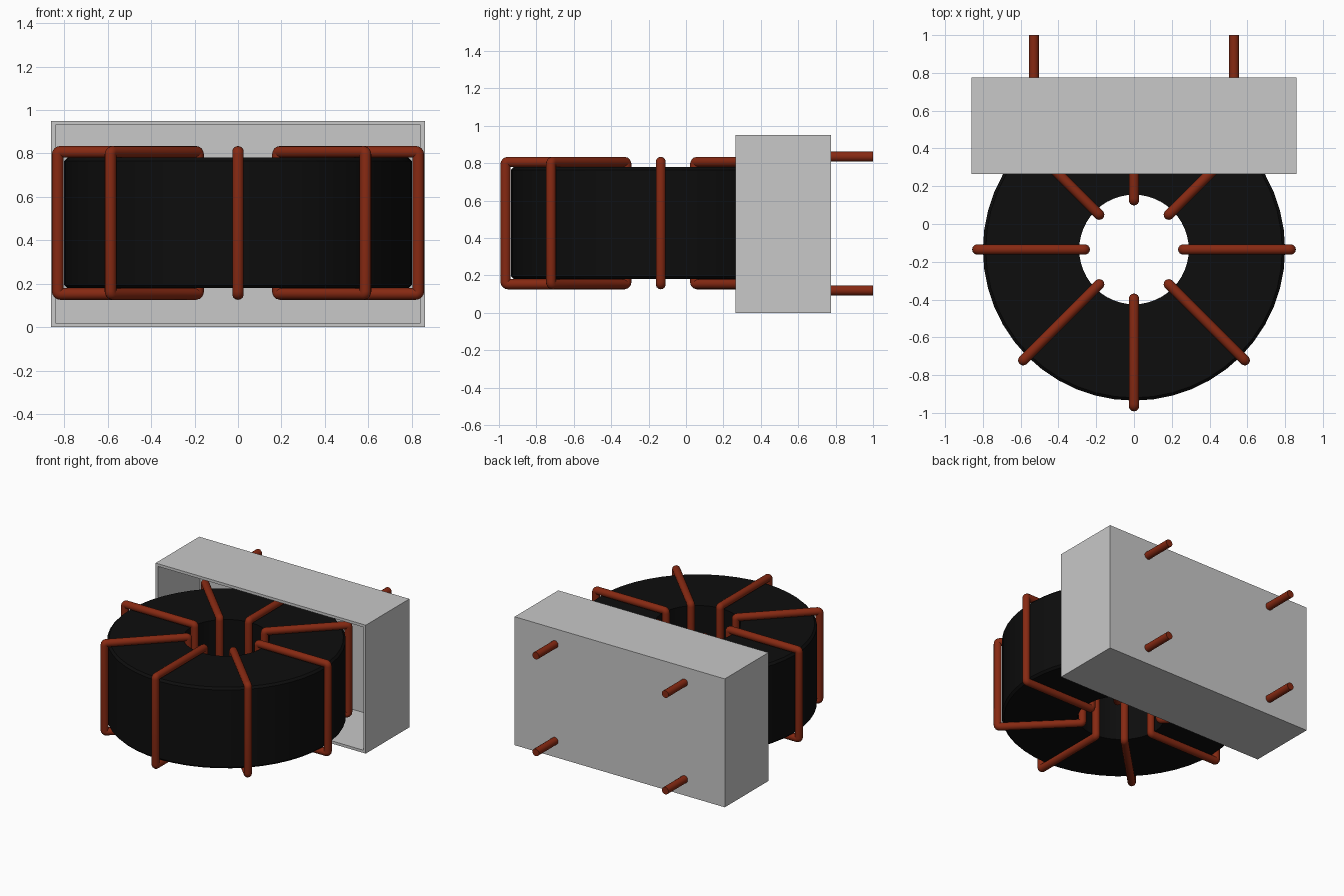
import bpy, bmesh
from math import pi, sin, cos
from mathutils import Matrix, Vector

if "Cube" in bpy.data.objects:
    bpy.data.objects.remove(bpy.data.objects["Cube"])

CENTRE = Vector((0, -0.135, 0.48))   # middle of the ring core
WIRE = 0.027                         # wire radius


def material(name, rgb):
    m = bpy.data.materials.new(name)
    m.use_nodes = True
    m.diffuse_color = (*rgb, 1)
    bsdf = next(n for n in m.node_tree.nodes if n.type == 'BSDF_PRINCIPLED')
    bsdf.inputs["Base Color"].default_value = (*rgb, 1)
    return m


black = material("black ferrite", (0.004, 0.004, 0.004))
copper = material("copper wire", (0.24, 0.022, 0.006))
grey = material("light grey plastic", (0.58, 0.58, 0.58))


def add(name, bm, mat, smooth=True):
    bmesh.ops.recalc_face_normals(bm, faces=bm.faces)
    mesh = bpy.data.meshes.new(name)
    bm.to_mesh(mesh)
    bm.free()
    mesh.materials.append(mat)
    ob = bpy.data.objects.new(name, mesh)
    bpy.context.collection.objects.link(ob)
    if smooth:
        bpy.ops.object.select_all(action='DESELECT')
        ob.select_set(True)
        bpy.context.view_layer.objects.active = ob
        bpy.ops.object.shade_smooth_by_angle(angle=pi / 6)
    return ob


# Ring core: a closed rectangular profile with eased outer rims, spun round z
bm = bmesh.new()
profile = [(0.29, -0.3), (0.785, -0.3), (0.8, -0.285),
           (0.8, 0.285), (0.785, 0.3), (0.29, 0.3)]
verts = [bm.verts.new((r, 0, z)) for r, z in profile]
edges = [bm.edges.new((verts[i - 1], verts[i])) for i in range(len(verts))]
bmesh.ops.spin(bm, geom=verts + edges, cent=(0, 0, 0), axis=(0, 0, 1),
               angle=2 * pi, steps=48, use_duplicate=False)
bmesh.ops.remove_doubles(bm, verts=bm.verts, dist=0.0005)
bmesh.ops.translate(bm, verts=bm.verts, vec=CENTRE)
add("ring_core", bm, black)


# Winding: a round section swept round a rectangle with tight corners
def winding(name, angle, sides=14, arc=4, bend=0.012):
    bm = bmesh.new()
    rings = []
    corners = [(0.83, 0.327), (0.26, 0.327), (0.26, -0.327), (0.83, -0.327)]
    for c, (r, z) in enumerate(corners):
        quarter = c * pi / 2
        cr = r + (bend if r < 0.5 else -bend)
        cz = z + (bend if z < 0 else -bend)
        for k in range(arc + 1):
            a = quarter + k * pi / 2 / arc
            out = Vector((cos(a), 0, sin(a)))
            mid = Vector((cr, 0, cz)) + out * bend
            rings.append([bm.verts.new(mid + WIRE * (out * cos(t) + Vector((0, sin(t), 0))))
                          for t in (2 * pi * s / sides for s in range(sides))])
    for i, ring in enumerate(rings):
        last = rings[i - 1]
        for s in range(sides):
            bm.faces.new((last[s - 1], last[s], ring[s], ring[s - 1]))
    bmesh.ops.transform(bm, verts=bm.verts,
                        matrix=Matrix.Translation(CENTRE) @ Matrix.Rotation(angle, 4, 'Z'))
    add(name, bm, copper)


for i in range(8):
    winding(f"winding_{i + 1}", i * pi / 4)

# Housing: a box with its front face inset and pushed in to make it hollow
bm = bmesh.new()
bmesh.ops.create_cube(bm, size=1)
bmesh.ops.scale(bm, verts=bm.verts, vec=(1.72, 0.51, 0.95))
bmesh.ops.translate(bm, verts=bm.verts, vec=(0, 0.52, 0.475))
front = min(bm.faces, key=lambda f: f.calc_center_median().y)
bmesh.ops.inset_region(bm, faces=[front], thickness=0.02, use_even_offset=True)
floor = bmesh.ops.extrude_face_region(bm, geom=[front])["geom"]
bmesh.ops.translate(bm, vec=(0, 0.49, 0),
                    verts=[g for g in floor if isinstance(g, bmesh.types.BMVert)])
if front.is_valid:
    bmesh.ops.delete(bm, geom=[front], context='FACES_ONLY')
add("housing", bm, grey, smooth=False)

# Terminal pins through the back wall
for side, x in (("left", 0.53), ("right", -0.53)):
    for level, z in (("upper", 0.835), ("lower", 0.12)):
        bm = bmesh.new()
        bmesh.ops.create_cone(bm, cap_ends=True, segments=16, radius1=WIRE,
                              radius2=WIRE, depth=0.235)
        bmesh.ops.transform(bm, verts=bm.verts,
                            matrix=Matrix.Translation((x, 0.8825, z))
                            @ Matrix.Rotation(pi / 2, 4, 'X'))
        add(f"{level}_{side}_pin", bm, copper)
